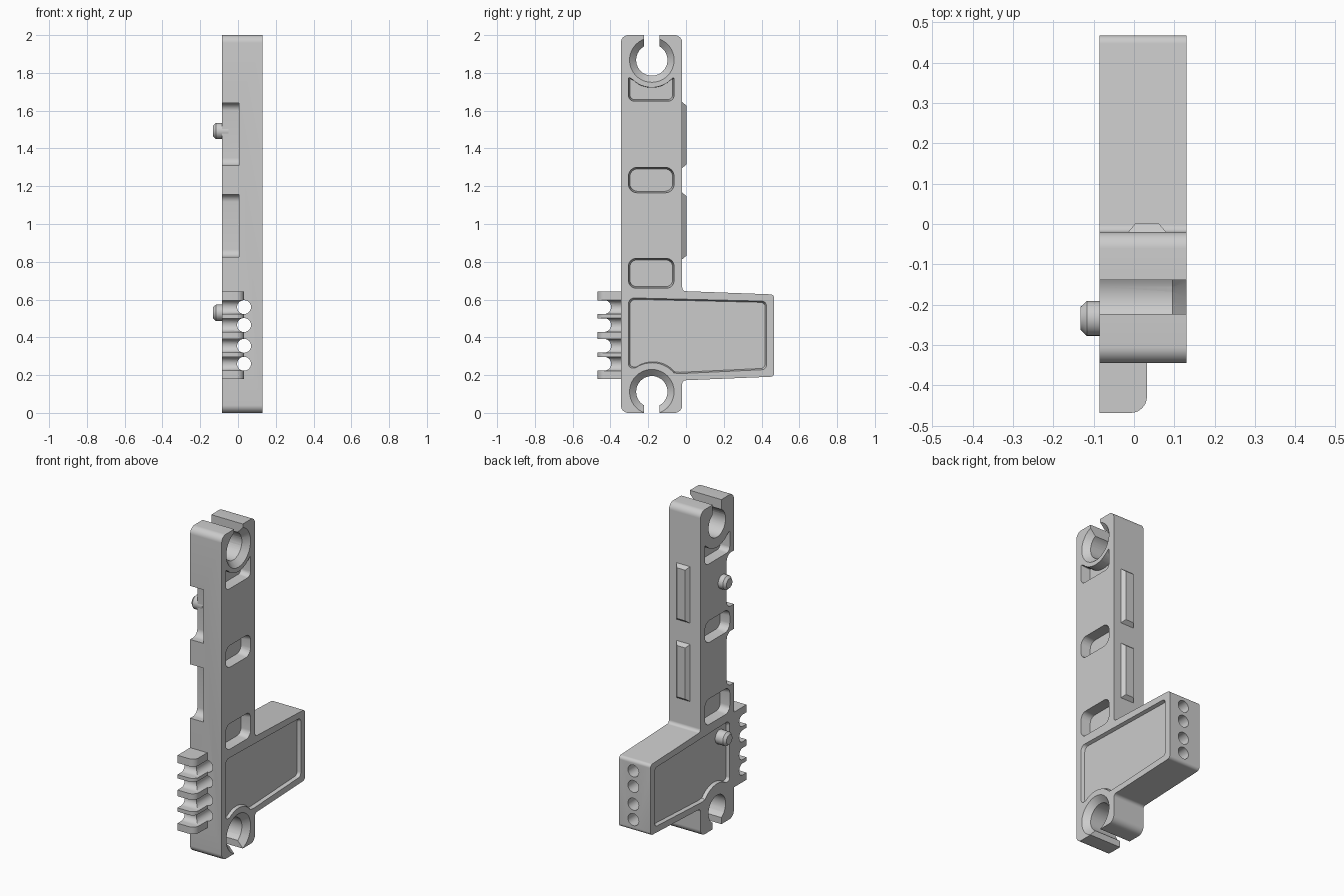
import bpy, bmesh, math
from mathutils import Vector

old = bpy.data.objects.get("Cube")
if old:
    bpy.data.objects.remove(old)

GREY = (0.6, 0.6, 0.6, 1)
mat = bpy.data.materials.new("light grey")
mat.use_nodes = True
mat.diffuse_color = GREY
mat.node_tree.nodes["Principled BSDF"].inputs["Base Color"].default_value = GREY

LEFT, RIGHT = 0.13, -0.085            # side faces of the frame
RING_Y, LOW_RING, HIGH_RING = -0.181, 0.112, 1.868
WIRES = (0.26, 0.355, 0.465, 0.56)    # heights of the wire channels
WIRE_X = 0.032


def rounded(corners, steps=6):
    """Outline from (u, v, radius) corners, each filleted by an arc."""
    out = []
    for i, (u, v, r) in enumerate(corners):
        p = Vector((u, v))
        if not r:
            out.append(p)
            continue
        a = (Vector(corners[i - 1][:2]) - p).normalized()
        b = (Vector(corners[(i + 1) % len(corners)][:2]) - p).normalized()
        half = a.angle(b) / 2
        start, end = p + a * r / math.tan(half), p + b * r / math.tan(half)
        c = p + (a + b).normalized() * r / math.sin(half)
        for k in range(steps + 1):
            d = (start - c).lerp(end - c, k / steps)
            out.append(c + d.normalized() * r)
    return out


def rect(u0, u1, v0, v1, r=0):
    return rounded([(u0, v0, r), (u1, v0, r), (u1, v1, r), (u0, v1, r)])


def arc(cu, cv, r, a0, a1, n=12):
    angles = [math.radians(a0 + (a1 - a0) * k / n) for k in range(n + 1)]
    return [(cu + r * math.cos(a), cv + r * math.sin(a), 0) for a in angles]


def disc(u, v, r, n=40):
    return [Vector(p[:2]) for p in arc(u, v, r, 0, 360, n)[:-1]]


def prism(name, outline, lo, hi, axis="x", end_inset=0):
    """Extrude an outline along an axis; the far end may be drawn in."""
    place = {"x": lambda u, v, w: (w, u, v),
             "y": lambda u, v, w: (u, w, v),
             "z": lambda u, v, w: (u, v, w)}[axis]
    us, vs = [p[0] for p in outline], [p[1] for p in outline]
    mu, mv = (min(us) + max(us)) / 2, (min(vs) + max(vs)) / 2
    su = 1 - 2 * end_inset / (max(us) - min(us))
    sv = 1 - 2 * end_inset / (max(vs) - min(vs))
    bm = bmesh.new()
    a = [bm.verts.new(place(p[0], p[1], lo)) for p in outline]
    b = [bm.verts.new(place(mu + (p[0] - mu) * su, mv + (p[1] - mv) * sv, hi)) for p in outline]
    bm.faces.new(list(reversed(a)))
    bm.faces.new(b)
    for i in range(len(a)):
        bm.faces.new((a[i - 1], a[i], b[i], b[i - 1]))
    if bm.calc_volume(signed=True) < 0:
        bmesh.ops.reverse_faces(bm, faces=bm.faces)
    mesh = bpy.data.meshes.new(name)
    bm.to_mesh(mesh)
    bm.free()
    ob = bpy.data.objects.new(name, mesh)
    bpy.context.collection.objects.link(ob)
    mesh.materials.append(mat)
    return ob


def volume(mesh):
    bm = bmesh.new()
    bm.from_mesh(mesh)
    v = bm.calc_volume(signed=True)
    bm.free()
    return v


def carve(ob, cutters):
    """Subtract each cutter for good and delete it."""
    for c in cutters:
        before = volume(ob.data)
        m = ob.modifiers.new("cut", 'BOOLEAN')
        m.operation, m.object = 'DIFFERENCE', c
        for solver in ('EXACT', 'MANIFOLD'):
            m.solver = solver
            bpy.context.view_layer.update()
            graph = bpy.context.evaluated_depsgraph_get()
            mesh = bpy.data.meshes.new_from_object(ob.evaluated_get(graph))
            if before * 0.5 < volume(mesh) < before:
                break
        else:
            mesh = ob.data
        ob.modifiers.clear()
        ob.data = mesh
        bpy.data.objects.remove(c)


def wire_cutters():
    return [prism("wire_cutter", disc(WIRE_X, z, 0.037, 24), -0.7, 0.7, "y") for z in WIRES]


# Frame: tall bar with the side block, one outline
frame = prism("frame", rounded([
    (-0.345, 0, 0.04), (-0.02, 0, 0.04), (-0.02, 0.172, 0.02), (0.467, 0.192, 0.02),
    (0.467, 0.627, 0.02), (-0.02, 0.645, 0.02), (-0.02, 2, 0.04), (-0.345, 2, 0.04)]),
    RIGHT, LEFT)
cutters = []

# Snap rings at both ends: bore, countersink and open slot
for z, end in ((LOW_RING, -0.1), (HIGH_RING, 2.1)):
    cutters += [
        prism("bore", disc(RING_Y, z, 0.083), -0.3, 0.3),
        prism("countersink", disc(RING_Y, z, 0.119), LEFT + 0.001, LEFT - 0.037, end_inset=0.038),
        prism("slot", rect(RING_Y - 0.042, RING_Y + 0.042, min(z, end), max(z, end)), -0.3, 0.3)]

# Pockets on both side faces
top_pocket = rounded([(-0.305, 1.65, 0.03), (-0.063, 1.65, 0.03), (-0.063, 1.778, 0.004)]
                     + arc(RING_Y, HIGH_RING, 0.145, -45, -135)
                     + [(-0.305, 1.778, 0.004)])
panel = rounded([(-0.305, 0.237, 0.02)] + arc(RING_Y, LOW_RING, 0.153, 125, 40)
                + [(-0.035, 0.207, 0.015), (0.427, 0.229, 0.025),
                   (0.427, 0.592, 0.025), (-0.305, 0.61, 0.03)])
pockets = [(top_pocket, 0.06), (rect(-0.305, -0.063, 1.165, 1.3, 0.045), 0.06),
           (rect(-0.305, -0.063, 0.66, 0.818, 0.04), 0.06), (panel, 0.02)]
for outline, depth in pockets:
    for face, inward in ((LEFT, -1), (RIGHT, 1)):
        cutters.append(prism("pocket", outline, face - inward * 0.002,
                             face + inward * depth, end_inset=0.008))

# Front edge notches
for z0, z1 in ((0.825, 1.157), (1.31, 1.64)):
    cutters.append(prism("notch", rect(-0.5, -0.275, z0, z1, 0.04), -0.3, 0.005))

carve(frame, cutters + wire_cutters())

# Comb on the front, slotted into five fins
comb = prism("front_comb", rounded([
    (RIGHT, -0.335, 0), (RIGHT, -0.468, 0), (0.032, -0.468, 0.04), (0.032, -0.335, 0)]),
    0.18, 0.643, "z")
slots = [prism("comb_slot", rect(-0.6, -0.397, z - 0.036, z + 0.036, 0.034), -0.3, 0.3)
         for z in WIRES]
carve(comb, slots + wire_cutters())

# Bevelled tabs on the back of the bar
tabs = [prism(name, rect(-0.016, 0.081, z0, z1), -0.022, 0.002, "y", 0.02)
        for name, z0, z1 in (("lower_back_tab", 0.812, 1.168), ("upper_back_tab", 1.295, 1.647))]

# Locating pins on the right face
pins = []
for name, z in (("lower_pin", 0.53), ("upper_pin", 1.492)):
    pins.append(prism(name, disc(-0.234, z, 0.043, 32), -0.05, -0.117))
    pins.append(prism(name + "_tip", disc(-0.234, z, 0.043, 32), -0.117, -0.132, end_inset=0.014))

# Smooth the arcs, keep real edges sharp
bpy.ops.object.select_all(action='DESELECT')
for ob in [frame, comb] + tabs + pins:
    ob.select_set(True)
bpy.context.view_layer.objects.active = frame
bpy.ops.object.shade_smooth_by_angle(angle=math.radians(30))
